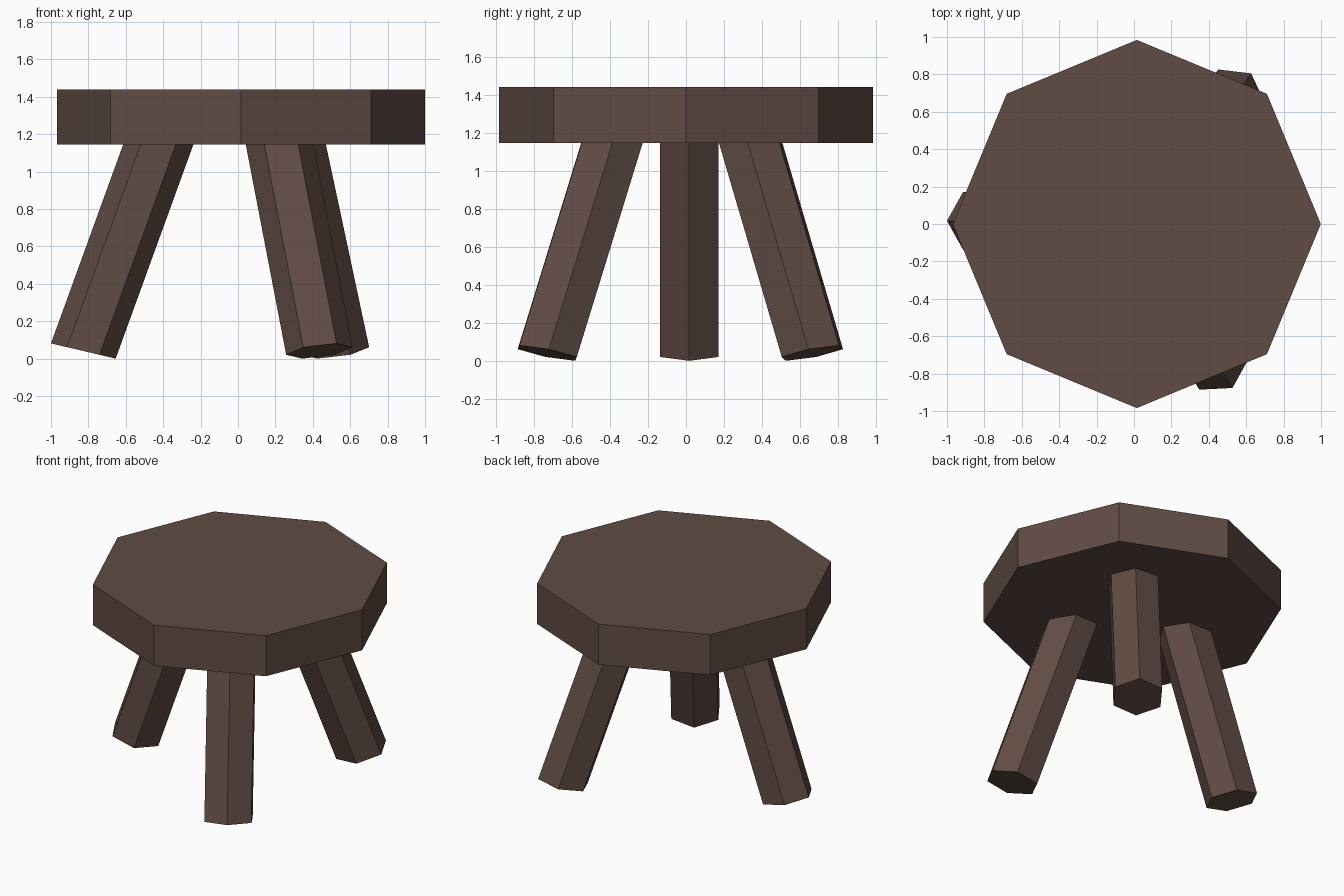
import bpy, bmesh, math
from mathutils import Vector

if "Cube" in bpy.data.objects:
    bpy.data.objects.remove(bpy.data.objects["Cube"])

wood = bpy.data.materials.new("dark brown wood")
wood.diffuse_color = (0.119, 0.071, 0.058, 1)
wood.use_nodes = True
wood.node_tree.nodes["Principled BSDF"].inputs["Base Color"].default_value = wood.diffuse_color


def loft(name, bottom, top):
    """Solid prism between two matching rings."""
    bm = bmesh.new()
    a = [bm.verts.new(p) for p in bottom]
    b = [bm.verts.new(p) for p in top]
    n = len(a)
    for i in range(n):
        j = (i + 1) % n
        bm.faces.new((a[i], a[j], b[j], b[i]))
    bm.faces.new(a[::-1])
    bm.faces.new(b)
    bmesh.ops.recalc_face_normals(bm, faces=bm.faces[:])
    me = bpy.data.meshes.new(name)
    bm.to_mesh(me)
    bm.free()
    me.materials.append(wood)
    ob = bpy.data.objects.new(name, me)
    bpy.context.collection.objects.link(ob)
    return ob


# octagonal seat
ring = [(0.015 + 0.984 * math.cos(i * math.pi / 4), 0.984 * math.sin(i * math.pi / 4))
        for i in range(8)]
loft("seat", [(x, y, 1.145) for x, y in ring], [(x, y, 1.44) for x, y in ring])


# splayed hexagonal legs: foot centre, outward direction in degrees
def leg(name, x, y, angle):
    d = Vector((math.cos(math.radians(angle)), math.sin(math.radians(angle)), 0))
    t = Vector((-d.y, d.x, 0))
    foot = []
    for i in range(6):
        a = i * math.pi / 3
        u, v = 0.173 * math.cos(a), 0.179 * math.sin(a)
        foot.append(Vector((x, y, 0.041 + 0.235 * u)) + d * u + t * v)
    rise = Vector((0, 0, 1.2)) - d * (1.2 * 0.363)
    loft(name, foot, [p + rise for p in foot])


leg("left_leg", -0.827, 0.017, 180)
leg("front_right_leg", 0.435, -0.73, -58)
leg("back_right_leg", 0.525, 0.665, 54)
